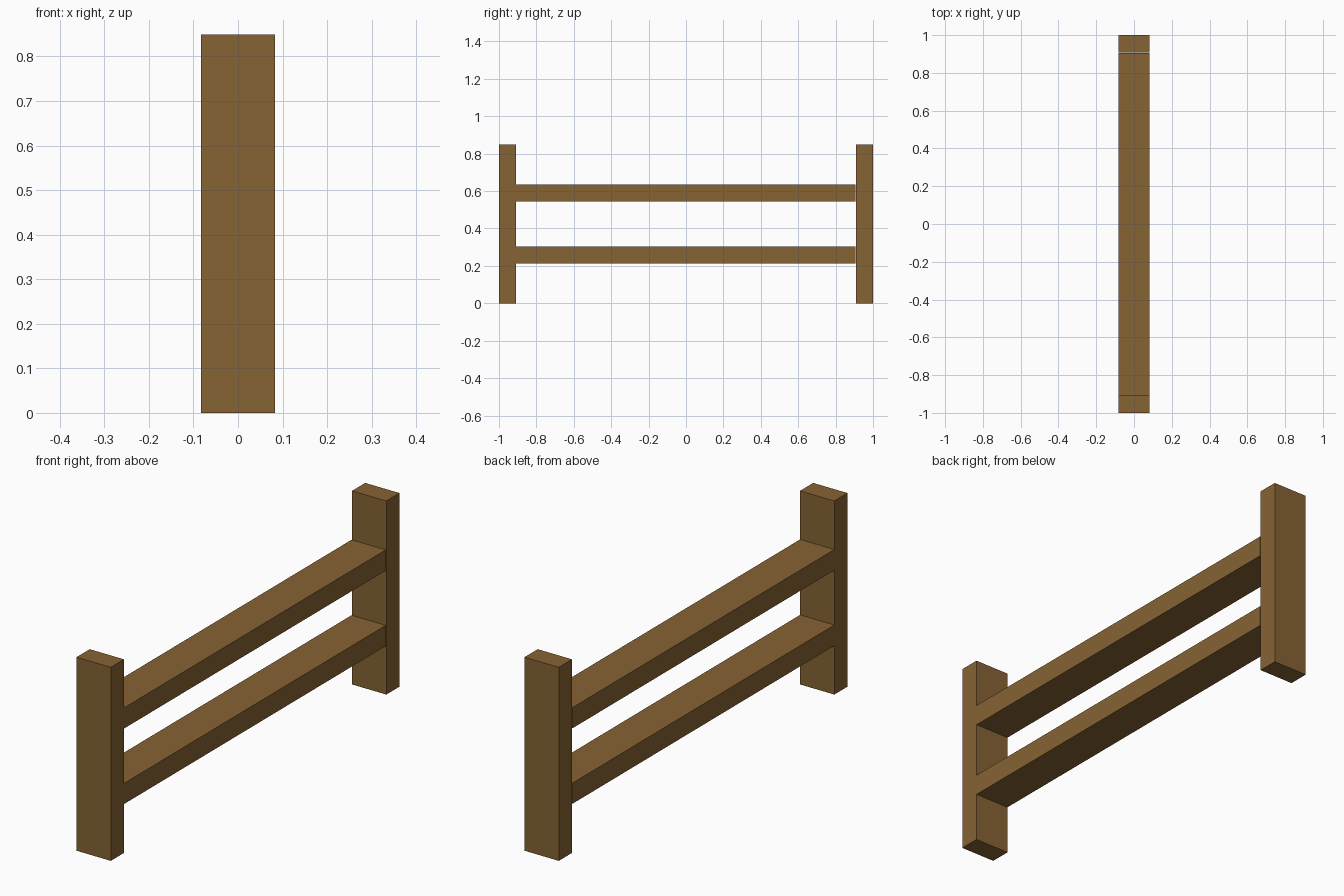
import bpy

if "Cube" in bpy.data.objects:
    bpy.data.objects.remove(bpy.data.objects["Cube"])

HALF_WIDTH = 0.083
POST_HEIGHT = 0.849
POST_INNER = 0.909

wood = bpy.data.materials.new("brown_wood")
wood.diffuse_color = (0.24, 0.125, 0.033, 1)
wood.use_nodes = True
wood.node_tree.nodes["Principled BSDF"].inputs["Base Color"].default_value = wood.diffuse_color


def box(name, y0, y1, z0, z1):
    """Full-width timber spanning the given y and z ranges."""
    bpy.ops.mesh.primitive_cube_add(size=1, location=(0, (y0 + y1) / 2, (z0 + z1) / 2))
    ob = bpy.context.object
    ob.name = name
    ob.scale = (2 * HALF_WIDTH, y1 - y0, z1 - z0)
    bpy.ops.object.transform_apply(location=False, rotation=False, scale=True)
    ob.data.materials.append(wood)
    return ob


# Upright end posts
box("front_post", -1, -POST_INNER, 0, POST_HEIGHT)
box("back_post", POST_INNER, 1, 0, POST_HEIGHT)

# Horizontal rails, with a hairline gap at the back post
for name, z in (("lower_rail", 0.214), ("upper_rail", 0.545)):
    box(name, -POST_INNER, POST_INNER - 0.004, z, z + 0.091)
